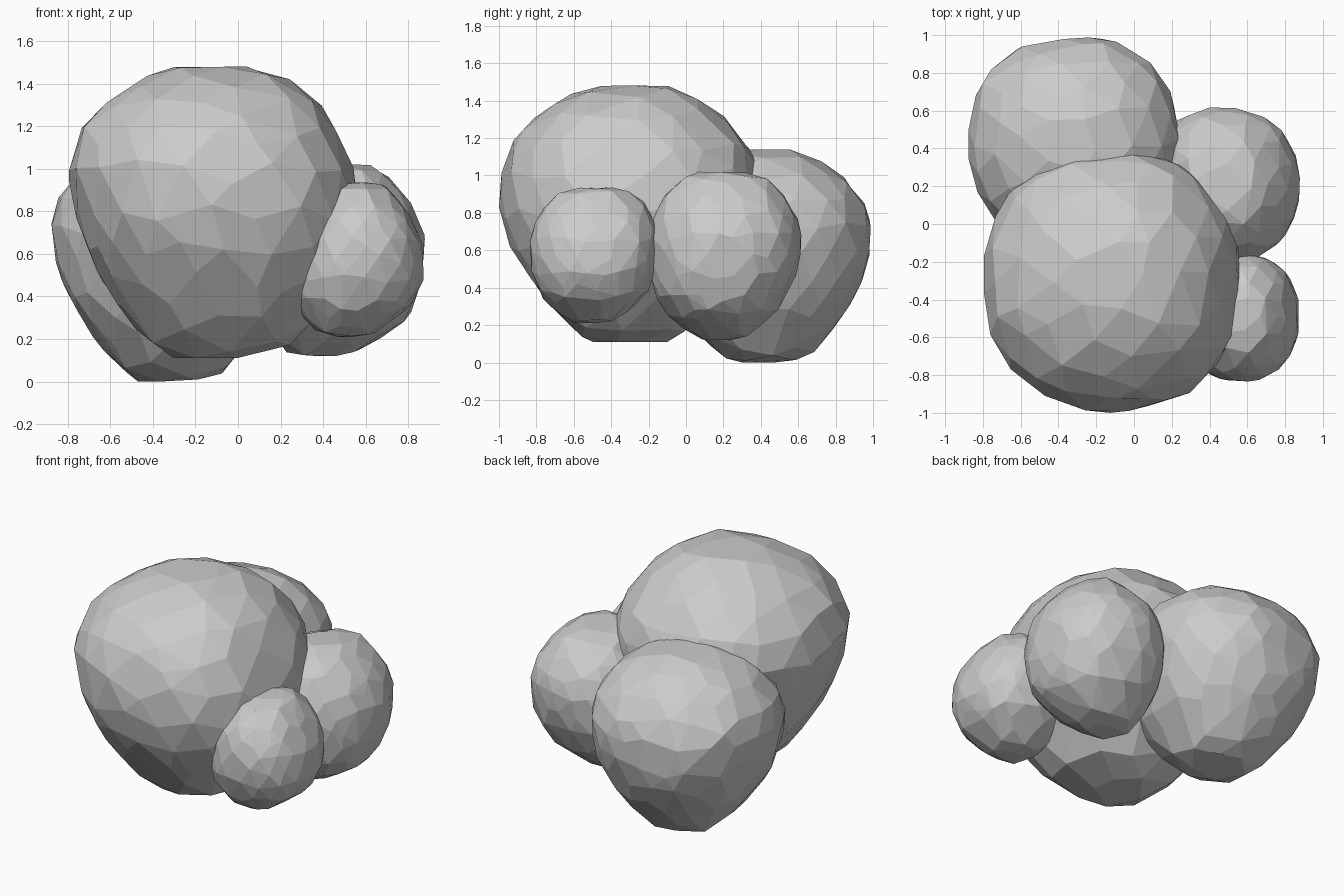
import bpy, bmesh, math, random
from mathutils import Vector
from mathutils.bvhtree import BVHTree

if "Cube" in bpy.data.objects:
    bpy.data.objects.remove(bpy.data.objects["Cube"])

random.seed(4)


def spow(v, e):
    return math.copysign(abs(v) ** e, v)


def boulder(name, rows, detail=3, swell=0.013):
    """Faceted boulder; rows are (z, x_min, x_max, y_min, y_max), bottom to top."""
    # smooth body lofted through the rows
    n = 48
    pts, faces = [], []
    for z, x0, x1, y0, y1 in rows:
        for i in range(n):
            a = math.tau * i / n
            pts.append(Vector(((x0 + x1) / 2 + (x1 - x0) / 2 * spow(math.cos(a), 0.87),
                               (y0 + y1) / 2 + (y1 - y0) / 2 * spow(math.sin(a), 0.87), z)))
    for r in range(len(rows) - 1):
        for i in range(n):
            j = (i + 1) % n
            faces.append((r * n + i, r * n + j, r * n + n + j, r * n + n + i))
    faces.append(tuple(reversed(range(n))))
    faces.append(tuple(range(len(pts) - n, len(pts))))
    tree = BVHTree.FromPolygons(pts, faces)

    mid = rows[len(rows) // 2]
    size = rows[-1][0] - rows[0][0]
    centre = Vector(((mid[1] + mid[2]) / 2, (mid[3] + mid[4]) / 2,
                     (rows[0][0] + rows[-1][0]) / 2))

    # irregular icosphere projected onto the body, then hulled into flat facets
    bm = bmesh.new()
    bmesh.ops.create_icosphere(bm, subdivisions=detail, radius=1)
    for v in bm.verts:
        d = v.co + Vector([random.uniform(-0.07, 0.07) for _ in range(3)])
        d.normalize()
        hit = tree.ray_cast(centre, d)[0]
        v.co = hit + d * random.uniform(0.6, 1.3) * swell * size
        v.co.z = min(max(v.co.z, rows[0][0]), rows[-1][0])
    hull = bmesh.ops.convex_hull(bm, input=bm.verts[:])
    junk = {g for g in hull["geom_interior"] + hull["geom_unused"]
            if isinstance(g, bmesh.types.BMVert)}
    bmesh.ops.delete(bm, geom=list(junk), context='VERTS')
    bmesh.ops.dissolve_limit(bm, angle_limit=math.radians(7),
                             verts=bm.verts[:], edges=bm.edges[:])
    bmesh.ops.recalc_face_normals(bm, faces=bm.faces[:])
    me = bpy.data.meshes.new(name)
    bm.to_mesh(me)
    bm.free()
    ob = bpy.data.objects.new(name, me)
    bpy.context.collection.objects.link(ob)
    return ob


# large boulder at the front
boulder("large_boulder", [
    (0.11, -0.33, 0.04, -0.48, -0.12),
    (0.20, -0.43, 0.26, -0.64, 0.02),
    (0.45, -0.61, 0.46, -0.82, 0.23),
    (0.66, -0.70, 0.54, -0.94, 0.34),
    (0.86, -0.77, 0.56, -0.99, 0.38),
    (1.03, -0.79, 0.52, -0.97, 0.38),
    (1.19, -0.72, 0.45, -0.90, 0.30),
    (1.34, -0.57, 0.34, -0.77, 0.15),
    (1.45, -0.36, 0.16, -0.55, -0.04),
    (1.48, -0.17, -0.05, -0.36, -0.24)])

# medium boulder at the back left
boulder("back_boulder", [
    (0.00, -0.48, -0.27, 0.26, 0.50),
    (0.06, -0.55, -0.06, 0.15, 0.67),
    (0.30, -0.73, 0.12, -0.03, 0.86),
    (0.50, -0.83, 0.20, -0.10, 0.96),
    (0.68, -0.87, 0.23, -0.12, 0.99),
    (0.82, -0.86, 0.22, -0.09, 0.96),
    (0.97, -0.75, 0.14, 0.01, 0.86),
    (1.10, -0.55, -0.05, 0.19, 0.65),
    (1.14, -0.41, -0.22, 0.34, 0.48)])

# small boulder on the right
boulder("right_boulder", [
    (0.12, 0.28, 0.45, 0.12, 0.25),
    (0.16, 0.21, 0.59, 0.02, 0.35),
    (0.31, 0.13, 0.80, -0.14, 0.50),
    (0.50, 0.08, 0.86, -0.19, 0.59),
    (0.67, 0.09, 0.87, -0.19, 0.61),
    (0.83, 0.16, 0.81, -0.16, 0.57),
    (0.97, 0.30, 0.69, -0.05, 0.45),
    (1.02, 0.44, 0.60, 0.08, 0.24)])

# smallest boulder at the front right
boulder("front_boulder", [
    (0.21, 0.43, 0.57, -0.56, -0.44),
    (0.24, 0.37, 0.65, -0.65, -0.37),
    (0.36, 0.27, 0.81, -0.77, -0.22),
    (0.50, 0.25, 0.87, -0.82, -0.17),
    (0.64, 0.27, 0.86, -0.83, -0.16),
    (0.78, 0.33, 0.80, -0.79, -0.18),
    (0.90, 0.44, 0.71, -0.68, -0.27),
    (0.935, 0.52, 0.64, -0.55, -0.43)])
